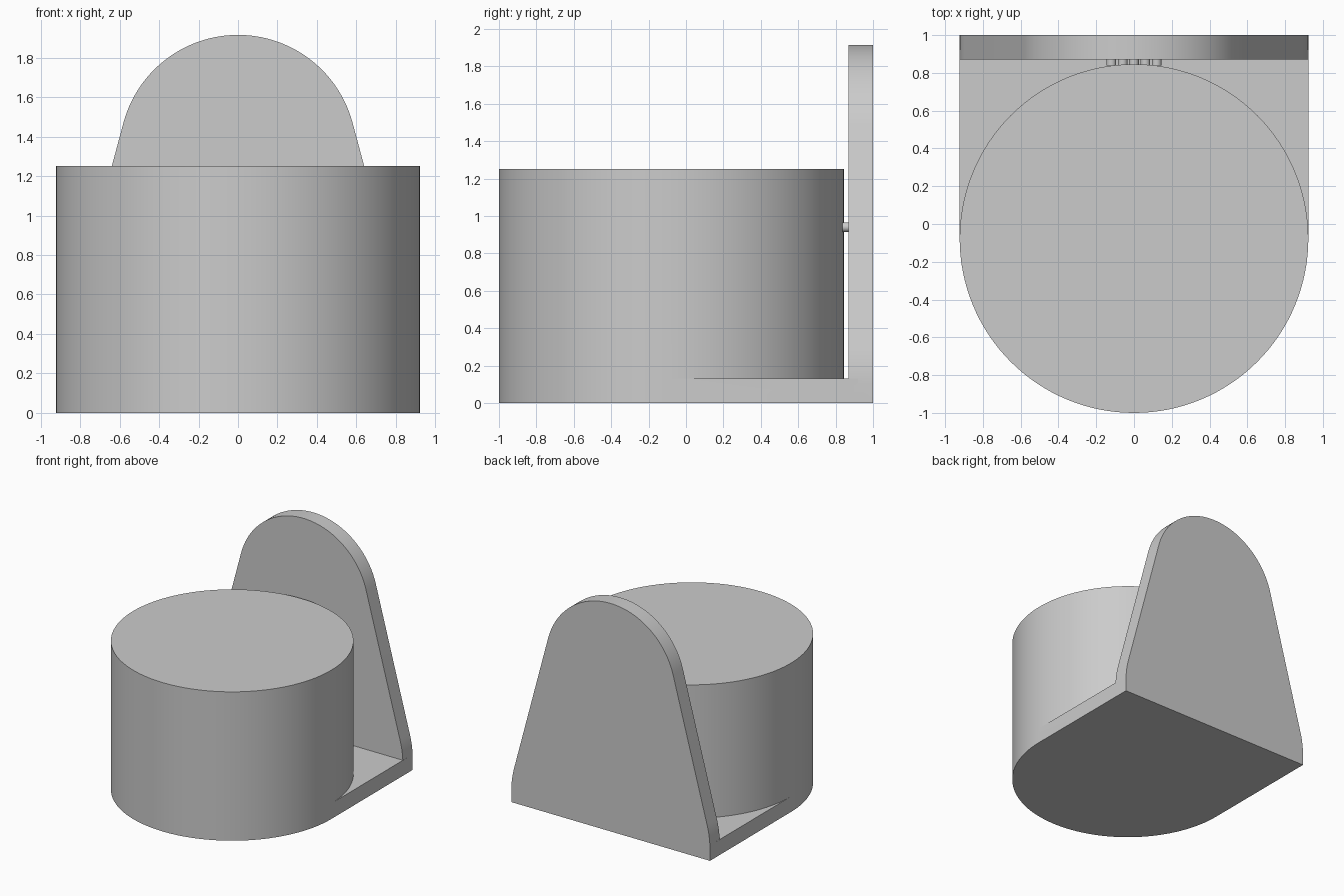
import bpy, bmesh
from math import cos, sin, tan, radians, pi
from mathutils import Vector

cube = bpy.data.objects.get("Cube")
if cube:
    bpy.data.objects.remove(cube)

grey = bpy.data.materials.new("plain_grey")
grey.use_nodes = True
COLOUR = (0.6, 0.6, 0.6, 1)
grey.diffuse_color = COLOUR
grey.node_tree.nodes["Principled BSDF"].inputs["Base Color"].default_value = COLOUR

RADIUS, HEIGHT, CENTRE_Y = 0.923, 1.25, -0.077
THICK, BACK = 0.13, 1.0
FRONT = BACK - THICK


def prism(name, outline, sweep):
    """Closed solid swept from a flat outline of 3D points."""
    bm = bmesh.new()
    face = bm.faces.new([bm.verts.new(p) for p in outline])
    swept = bmesh.ops.extrude_face_region(bm, geom=[face])["geom"]
    moved = [v for v in swept if isinstance(v, bmesh.types.BMVert)]
    bmesh.ops.translate(bm, verts=moved, vec=Vector(sweep))
    bmesh.ops.recalc_face_normals(bm, faces=bm.faces)
    mesh = bpy.data.meshes.new(name)
    bm.to_mesh(mesh)
    bm.free()
    mesh.materials.append(grey)
    obj = bpy.data.objects.new(name, mesh)
    bpy.context.collection.objects.link(obj)
    return obj


def arc(cx, cz, r, start, end, steps):
    angles = [start + (end - start) * i / steps for i in range(steps + 1)]
    return [(cx + r * cos(a), cz + r * sin(a)) for a in angles]


def select_only(obj):
    bpy.ops.object.select_all(action="DESELECT")
    obj.select_set(True)
    bpy.context.view_layer.objects.active = obj


# Round drum
circle = arc(0, CENTRE_Y, RADIUS, 0, 2 * pi, 128)[:-1]
drum = prism("drum", [(x, y, 0) for x, y in circle], (0, 0, HEIGHT))

# Floor joining the drum to the back plate
floor = prism("floor", [(-RADIUS, CENTRE_Y, 0), (RADIUS, CENTRE_Y, 0),
                        (RADIUS, FRONT + 0.05, 0), (-RADIUS, FRONT + 0.05, 0)],
              (0, 0, THICK))

# Tapered back plate: short upright, eased corner, sloping side, round top
slope = radians(15)
tangent = 0.1
ease = tangent / tan(slope / 2)
side = [(RADIUS, 0)]
side += arc(RADIUS - ease, 0.194 - tangent, ease, 0, slope, 10)
side += arc(0, 1.314, 0.601, slope, pi / 2, 28)
outline = side + [(-x, z) for x, z in reversed(side[:-1])]
back_plate = prism("back_plate", [(x, FRONT, z) for x, z in outline], (0, THICK, 0))

# Fuse floor and plate into the drum
for part in (floor, back_plate):
    cut = drum.modifiers.new("join_" + part.name, "BOOLEAN")
    cut.operation = "UNION"
    cut.solver = "EXACT"
    cut.object = part
    select_only(drum)
    bpy.ops.object.modifier_apply(modifier=cut.name)
    bpy.data.objects.remove(part)
drum.name = "drum_with_backrest"
select_only(drum)
bpy.ops.object.shade_smooth_by_angle(angle=radians(14))

# Row of small spacers between drum and plate
for i in range(5):
    x = -0.12 + 0.06 * i
    ring = arc(x, 0.94, 0.026, 0, 2 * pi, 16)[:-1]
    spacer = prism(f"spacer_{i + 1}", [(px, 0.838, pz) for px, pz in ring],
                   (0, FRONT - 0.836, 0))
    select_only(spacer)
    bpy.ops.object.shade_smooth_by_angle(angle=radians(40))
